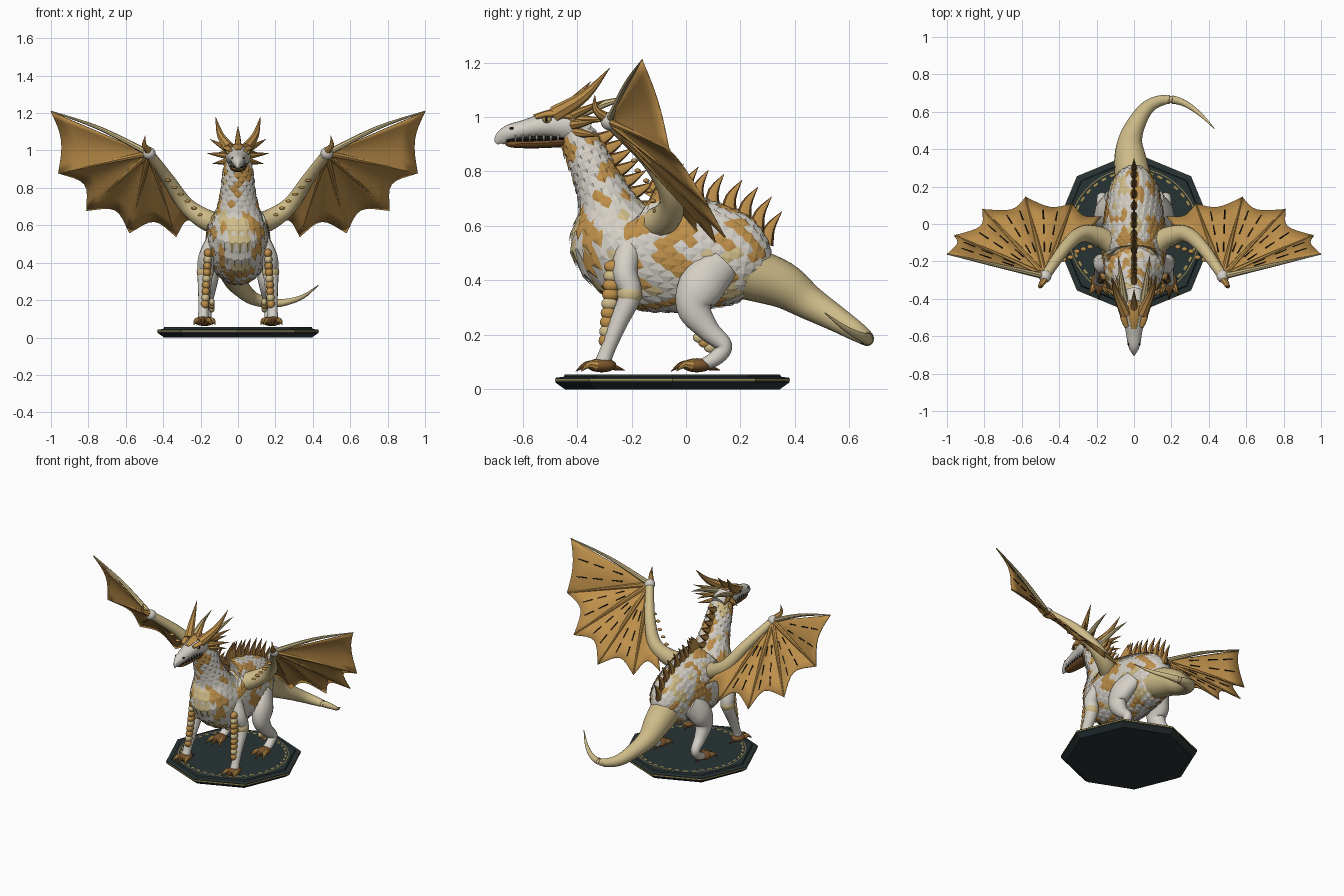
import bpy, bmesh, math
from mathutils import Vector, noise

cube = bpy.data.objects.get("Cube")
if cube:
    bpy.data.objects.remove(cube)

def material(name, *rgb):
    m = bpy.data.materials.new(name)
    m.use_nodes = True
    m.diffuse_color = (*rgb, 1)
    m.node_tree.nodes["Principled BSDF"].inputs["Base Color"].default_value = (*rgb, 1)
    return m

WHITE = material("ivory scale", .66, .63, .57)
CREAM = material("cream hide", .62, .50, .25)
OCHRE = material("ochre", .52, .28, .07)
BROWN = material("claw brown", .20, .09, .025)
STONE = material("dark stone", .022, .034, .035)
GOLD = material("gold trim", .42, .30, .08)
BLACK = material("black", .01, .008, .006)
X, Y, Z = Vector((1, 0, 0)), Vector((0, 1, 0)), Vector((0, 0, 1))
smooth_parts = []

def make(name, bm, mats, smooth=True):
    bmesh.ops.recalc_face_normals(bm, faces=bm.faces)
    me = bpy.data.meshes.new(name)
    bm.to_mesh(me)
    bm.free()
    for m in mats:
        me.materials.append(m)
    ob = bpy.data.objects.new(name, me)
    bpy.context.collection.objects.link(ob)
    if smooth:
        smooth_parts.append(ob)
    return ob

def station(pts, f):
    """Catmull-Rom sample of tuples at fractional index f."""
    i = max(0, min(int(f), len(pts) - 2))
    t = f - i
    p = [pts[max(0, min(k, len(pts) - 1))] for k in (i - 1, i, i + 1, i + 2)]
    return [b + .5 * t * (c - a + t * (2 * a - 5 * b + 4 * c - d + t * (3 * (b - c) + d - a)))
            for a, b, c, d in zip(*p)]

def surface(pts, f, ang, ref=X, lift=0):
    """Point on the skin swept along the stations."""
    s = station(pts, f)
    last = len(pts) - 1
    tan = (Vector(station(pts, min(f + .05, last))[:3]) - Vector(station(pts, max(f - .05, 0))[:3])).normalized()
    side = (ref - tan * ref.dot(tan)).normalized()
    up = side.cross(tan)
    return (Vector(s[:3]) + side * (max(s[3], .0005) + lift) * math.cos(ang)
            + up * (max(s[-1], .0005) + lift) * math.sin(ang))

def loft(name, pts, mat, n=24, sides=16, ref=X, smooth=True):
    bm = bmesh.new()
    rings = []
    for i in range(n + 1):
        f = i * (len(pts) - 1) / n
        rings.append([bm.verts.new(surface(pts, f, math.tau * j / sides, ref)) for j in range(sides)])
    for a, b in zip(rings, rings[1:]):
        for j in range(sides):
            k = (j + 1) % sides
            bm.faces.new((a[j], a[k], b[k], b[j]))
    bm.faces.new(rings[0])
    bm.faces.new(rings[-1])
    return make(name, bm, [mat], smooth)

def ball(name, loc, size, mat):
    bm = bmesh.new()
    bmesh.ops.create_uvsphere(bm, u_segments=16, v_segments=10, radius=1)
    for v in bm.verts:
        v.co = Vector(loc) + Vector(c * s for c, s in zip(v.co, size))
    return make(name, bm, [mat])

def horn(name, a, b, r, mat, bend=(0, 0, 0), sides=8):
    a, b = Vector(a), Vector(b)
    mid = (a + b) / 2 + Vector(bend)
    return loft(name, [(*a, r), (*mid, r * .62), (*b, .001)], mat, 8, sides, Y if abs((b - a).normalized().x) > .8 else X)

# Octagonal plinth with gold edge and ring
loft("plinth", [(0, -.05, 0, .395), (0, -.05, .025, .43), (0, -.05, .042, .43),
                (0, -.05, .046, .40), (0, -.05, .055, .395)], STONE, 4, 8, smooth=False)
loft("plinth_gold_edge", [(0, -.05, .032, .432), (0, -.05, .038, .432)], GOLD, 1, 8, smooth=False)
bm = bmesh.new()
for r, w, count, fill in ((.345, .004, 64, 1), (.325, .011, 40, .5)):
    for i in range(count):
        corners = [(r, i), (r + w, i), (r + w, i + fill), (r, i + fill)]
        bm.faces.new([bm.verts.new((q * math.cos(math.tau * k / count), q * math.sin(math.tau * k / count) - .05, .057))
                      for q, k in corners])
make("plinth_gold_ring", bm, [GOLD], False)

# Torso and neck in one sweep from rump to nape
BODY = [(0, .30, .45, .05, .06), (0, .22, .47, .115, .15), (0, .10, .49, .145, .19),
        (0, -.02, .50, .162, .213), (0, -.15, .52, .165, .222), (0, -.25, .57, .15, .19),
        (0, -.29, .68, .112, .105), (0, -.33, .78, .088, .08), (0, -.37, .87, .078, .072),
        (0, -.41, .95, .065, .06)]
loft("body_and_neck", BODY, WHITE, 54, 32)

def scale_colour(p):
    if p.y < -.3 and abs(p.x) < .07 and .46 < p.z < .64:
        return 1
    v = noise.noise(p * 13 + Vector((.3, .7, .2)))
    return 2 if v > .16 else 1 if v < -.36 else 0

# Overlapping scales pointing to the tail
bm = bmesh.new()
step = .28
for row in range(2, 32):
    f = row * step
    s = station(BODY, f)
    count = max(12, int(math.pi * (s[3] + s[4]) / .04))
    h = math.pi / count * 1.05
    for j in range(count):
        a = math.tau * (j + .5 * (row % 2)) / count
        def pt(df, da, lift):
            return bm.verts.new(surface(BODY, max(0, f + df * step), a + da, X, lift))
        top, mid, tip = pt(.7, 0, .001), pt(-.5, 0, .009), pt(-1.1, 0, .008)
        shade = scale_colour(mid.co)
        for d in (-h, h):
            face = bm.faces.new((top, mid, pt(-.4, d, .005), pt(.6, d, .001)))
            face.material_index = shade
            face = bm.faces.new((mid, tip, pt(-.4, d, .005)))
            face.material_index = shade
make("body_scales", bm, [WHITE, CREAM, OCHRE], False)

# Dorsal spikes: ochre flanks, brown edges
for i in range(19):
    f = .45 + i * .43
    root = max((surface(BODY, f, q * math.pi / 2) for q in (1, 3)),
               key=lambda p: p.z + p.y * (1 if f > 4 else 0))
    out = (root - Vector(station(BODY, f)[:3])).normalized()
    length = .105 if f < 4.5 else .065
    tip = root + out * length * .75 + Vector((0, .035, .025))
    spike = loft(f"back_spike_{i}", [(*(root - out * .02), .021, .03), (*(root + out * length * .4), .013, .02),
                                     (*tip, .001, .001)], OCHRE, 6, 8)
    spike.data.materials.append(BROWN)
    for p in spike.data.polygons:
        p.material_index = int(abs(p.normal.x) < .6)

# Tail sweeping to the left
loft("tail", [(0, .22, .43, .10), (-.02, .35, .385, .086), (-.02, .45, .32, .064), (.02, .55, .26, .048),
              (.08, .63, .21, .036), (.17, .665, .185, .026), (.26, .65, .19, .018),
              (.35, .59, .22, .011), (.43, .51, .28, .002)], CREAM, 40, 20)

# Head, beak and jaw
HEAD = [(0, -.36, .94, .05, .055), (0, -.44, .97, .068, .062), (0, -.52, .968, .055, .046),
        (0, -.59, .955, .042, .035), (0, -.65, .94, .032, .031), (0, -.685, .915, .012, .022), (0, -.692, .90, .002, .004)]
loft("head", HEAD, WHITE, 30, 20)
loft("mouth", [(0, -.44, .922, .045, .015), (0, -.55, .918, .04, .015), (0, -.66, .915, .02, .012)], BLACK, 12)
loft("lower_jaw", [(0, -.44, .91, .045, .02), (0, -.55, .903, .04, .018), (0, -.64, .902, .026, .014),
                   (0, -.665, .906, .004, .004)], BROWN, 16)
loft("crown_plate", [(0, -.56, 1.003, .012, .006), (0, -.49, 1.022, .03, .008), (0, -.41, 1.03, .03, .008)], OCHRE, 8)
horn("crown_spike", (0, -.45, 1.02), (0, -.35, 1.13), .02, OCHRE)

def head_side(s, tag):
    horn(tag + "_main_horn", (s * .045, -.48, 1.01), (s * .12, -.28, 1.18), .032, OCHRE, (s * .01, .01, -.015))
    horn(tag + "_rear_horn", (s * .05, -.42, 1.0), (s * .085, -.17, 1.08), .022, CREAM, (0, 0, .01))
    for i, (y, z, tip) in enumerate([(-.43, 1.0, (.15, -.30, 1.06)), (-.42, .97, (.165, -.33, .985)),
                                     (-.41, .945, (.135, -.32, .93)), (-.42, .99, (.10, -.27, .99))]):
        horn(f"{tag}_cheek_spike_{i}", (s * .045, y, z), (s * tip[0], *tip[1:]), .02, OCHRE)
    loft(tag + "_brow", [(s * .04, -.55, 1.0, .012, .008), (s * .058, -.49, 1.012, .018, .013),
                         (s * .06, -.41, 1.0, .012, .01)], OCHRE, 10)
    ball(tag + "_eye", (s * .053, -.51, .992), (.012, .017, .015), GOLD)
    ball(tag + "_pupil", (s * .063, -.513, .993), (.004, .005, .011), BLACK)
    ball(tag + "_nostril", (s * .028, -.64, .958), (.008, .009, .006), BLACK)
    for i in range(7):
        y = -.47 - i * .026
        x = s * (.046 - i * .003)
        horn(f"{tag}_tooth_{i}", (x, y, .933), (x, y, .908), .006, WHITE, sides=5)

# Legs with clawed feet
def foot(tag, x, y, s):
    ball(tag + "_foot", (x, y, .088), (.042, .055, .026), BROWN)
    for i in (-1, 0, 1):
        horn(f"{tag}_toe_{i + 2}", (x + i * .025, y - .02, .088), (x + i * .05, y - .095 + abs(i) * .02, .066),
             .02, OCHRE if i else BROWN, (0, 0, .012))
    horn(tag + "_back_claw", (x, y + .03, .085), (x - s * .015, y + .085, .07), .014, BROWN)

def legs(s, tag):
    loft(tag + "_front_leg", [(s * .12, -.21, .52, .05), (s * .165, -.225, .43, .046), (s * .175, -.205, .35, .042),
                              (s * .18, -.25, .24, .033), (s * .185, -.29, .14, .027), (s * .187, -.31, .085, .032)], WHITE)
    ball(tag + "_front_knee", (s * .175, -.207, .35), (.046, .047, .045), CREAM)
    foot(tag + "_front", s * .188, -.31, s)
    for i in range(9):
        z = .45 - i * .034
        ball(f"{tag}_shin_scale_{i}", (s * (.16 + i * .002), -.265 - i * .004, z), (.022, .036 - i * .0015, .025),
             CREAM if i % 3 == 1 else OCHRE)
    loft(tag + "_hind_leg", [(s * .11, .13, .46, .05, .07), (s * .15, .06, .385, .06, .085), (s * .16, .03, .30, .052, .065),
                             (s * .165, .08, .22, .038, .042), (s * .17, .14, .16, .03, .03),
                             (s * .17, .11, .115, .028, .028), (s * .17, .05, .085, .03, .02)], WHITE, 36)
    foot(tag + "_hind", s * .17, .04, s)
    for i in range(3):
        ball(f"{tag}_heel_scale_{i}", (s * .14, .05 + i * .02, .19 - i * .018), (.015, .025, .02), OCHRE if i % 2 else CREAM)

# Wings: arm, finger bones and scalloped membrane
TIPS = [Vector(t) for t in ((1, -.16, 1.21), (.96, -.06, .88), (.81, .08, .68), (.58, .145, .56),
                            (.33, .11, .54), (.17, .04, .58))]
WRIST = Vector((.475, -.28, .985))
SAG = (TIPS[0] - WRIST).cross(TIPS[3] - WRIST).normalized()

def web(k, u, r):
    rim = TIPS[k].lerp(TIPS[k + 1], u)
    pull = 1 - (.05 if k == 0 else .13) * math.sin(math.pi * u)
    return WRIST.lerp(rim, r * pull) + SAG * .025 * math.sin(math.pi * u) * r

def wing(s, tag):
    flip = lambda p: Vector((p.x * s, p.y, p.z))
    loft(tag + "_wing_arm", [(s * .09, -.13, .60, .06), (s * .18, -.07, .635, .055), (s * .28, -.055, .71, .043),
                             (s * .37, -.13, .84, .034), (s * .475, -.28, .985, .026)], CREAM, 30, 16, Y)
    ball(tag + "_wrist", flip(WRIST), (.034, .034, .034), WHITE)
    horn(tag + "_wing_claw", (s * .48, -.30, 1.0), (s * .495, -.335, 1.08), .02, OCHRE, (s * .014, -.015, -.01))
    bm = bmesh.new()
    for k in range(5):
        grid = [[bm.verts.new(flip(web(k, i / 8, .02 + .98 * j / 6))) for j in range(7)] for i in range(9)]
        for a, b in zip(grid, grid[1:]):
            for j in range(6):
                bm.faces.new((a[j], a[j + 1], b[j + 1], b[j]))
        for n, u in enumerate((.33, .7)):
            for part, r in enumerate((.35, .6, .8)):
                p, q = flip(web(k, u, r)), flip(web(k, u, r + .13))
                if k < 4:
                    loft(f"{tag}_vein_{k}_{n}_{part}", [(*p, .0045), (*q, .003)], BLACK, 1, 5, Y)
    bmesh.ops.remove_doubles(bm, verts=bm.verts, dist=.0005)
    skin = make(tag + "_wing_membrane", bm, [OCHRE])
    skin.modifiers.new("thickness", "SOLIDIFY").thickness = .005
    for k, tip in enumerate(TIPS[:5]):
        mid = WRIST.lerp(tip, .5) + (Z * .02 if k == 0 else SAG * .004)
        loft(f"{tag}_finger_{k}", [(*flip(WRIST), .017), (*flip(mid), .011), (*flip(tip), .003)],
             OCHRE if k else CREAM, 10, 8, Y)
    # Short bars along the front of the arm
    for i in range(6):
        c = Vector((.2 + i * .035, -.11 - i * .012 - .02 * (i > 3), .655 + i * .037))
        ball(f"{tag}_arm_scale_{i}", flip(c), (.016, .012, .008), OCHRE)

for s, tag in ((1, "left"), (-1, "right")):
    head_side(s, tag)
    legs(s, tag)
    wing(s, tag)

bpy.ops.object.select_all(action="DESELECT")
for ob in smooth_parts:
    ob.select_set(True)
bpy.context.view_layer.objects.active = smooth_parts[0]
bpy.ops.object.shade_smooth_by_angle(angle=math.radians(40))
